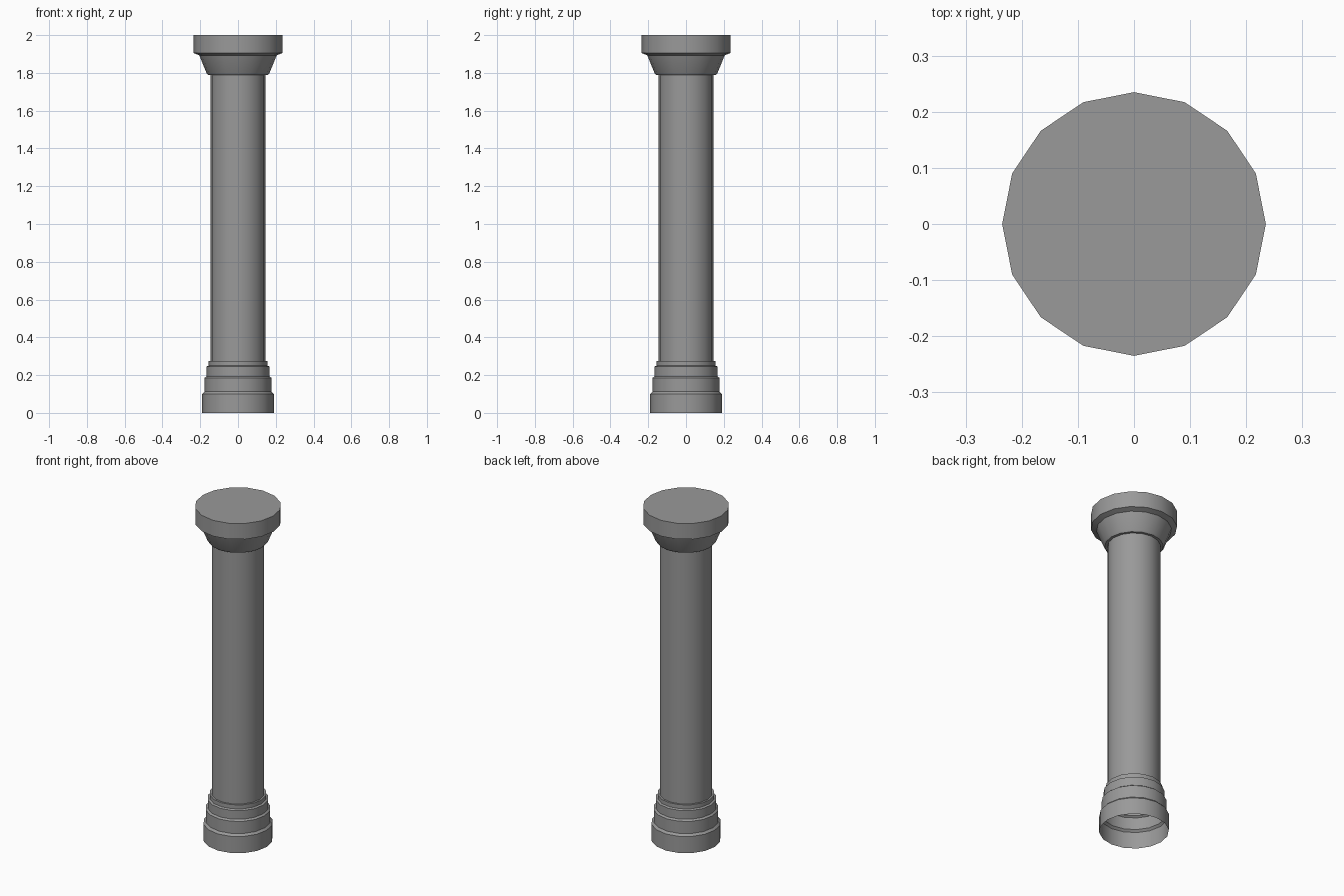
import bpy, bmesh
from math import cos, sin, tau, radians

if "Cube" in bpy.data.objects:
    bpy.data.objects.remove(bpy.data.objects["Cube"])

SIDES = 16

# Dark grey stone
stone = bpy.data.materials.new("dark_stone")
stone.diffuse_color = (0.32, 0.32, 0.32, 1)
stone.use_nodes = True
stone.node_tree.nodes["Principled BSDF"].inputs["Base Color"].default_value = stone.diffuse_color


def lathe(name, profile, cap_top=False):
    """Revolve (radius, height) points around z."""
    bm = bmesh.new()
    rings = [[bm.verts.new((r * cos(tau * i / SIDES), r * sin(tau * i / SIDES), z))
              for i in range(SIDES)] for r, z in profile]
    for low, high in zip(rings, rings[1:]):
        for i in range(SIDES):
            j = (i + 1) % SIDES
            bm.faces.new((low[i], low[j], high[j], high[i]))
    if cap_top:
        bm.faces.new(rings[-1])
    mesh = bpy.data.meshes.new(name)
    bm.to_mesh(mesh)
    bm.free()
    mesh.materials.append(stone)
    obj = bpy.data.objects.new(name, mesh)
    bpy.context.collection.objects.link(obj)
    bpy.ops.object.select_all(action='DESELECT')
    obj.select_set(True)
    bpy.context.view_layer.objects.active = obj
    bpy.ops.object.shade_smooth_by_angle(angle=radians(30))
    return obj


# Stepped base, open and hollow underneath
lathe("base", [(0.19, 0), (0.19, 0.10), (0.178, 0.112), (0.178, 0.185),
               (0.167, 0.193), (0.167, 0.245), (0.156, 0.25),
               (0.156, 0.274), (0.145, 0.274)])

# Plain straight shaft
lathe("shaft", [(0.145, 0.274), (0.145, 1.79)])

# Flared capital with a thick round slab on top
lathe("capital", [(0.145, 1.79), (0.16, 1.79), (0.167, 1.80), (0.203, 1.888),
                  (0.205, 1.893), (0.235, 1.905), (0.235, 2.0)], cap_top=True)
